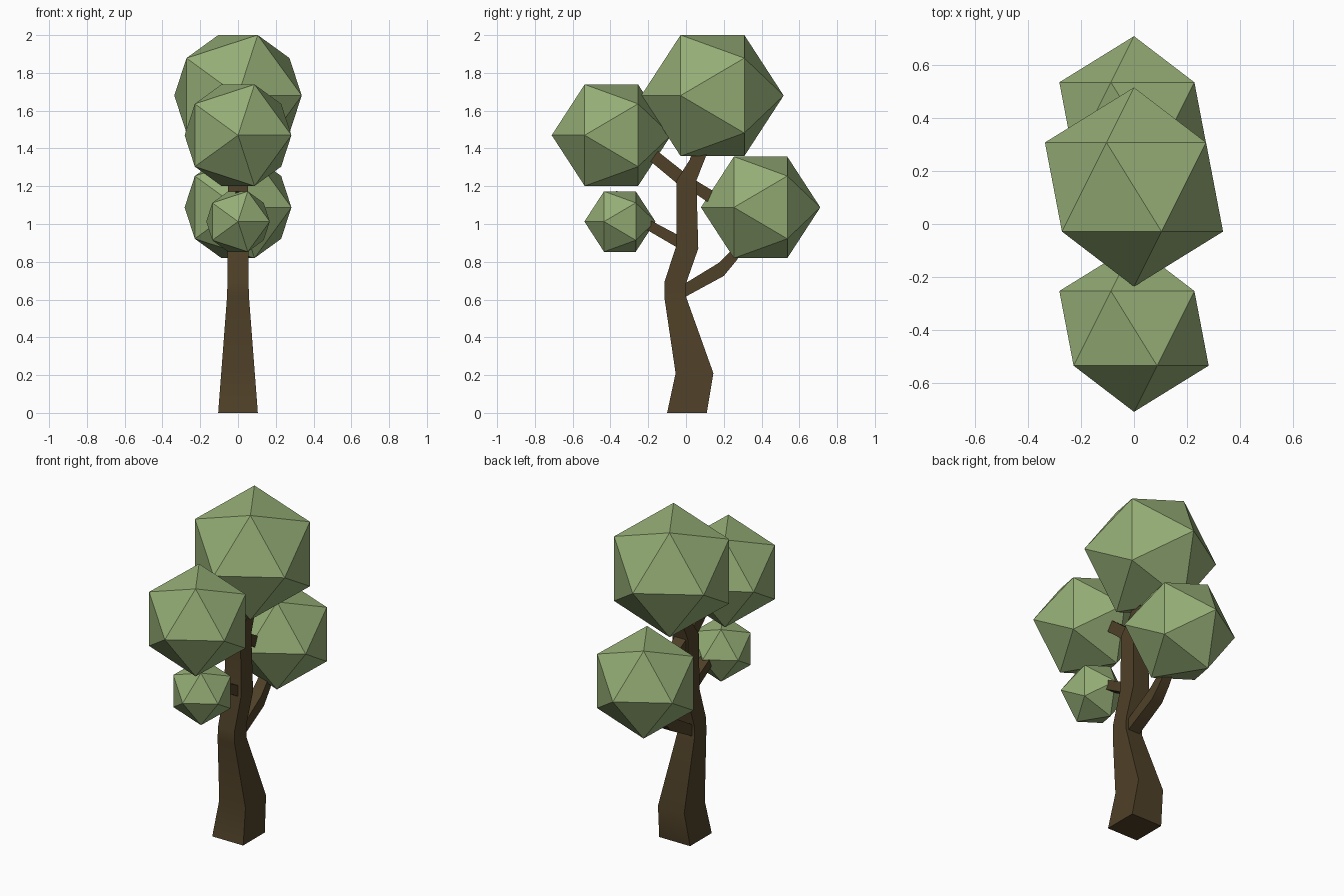
import bpy, bmesh, math

if "Cube" in bpy.data.objects:
    bpy.data.objects.remove(bpy.data.objects["Cube"])


def material(name, color):
    m = bpy.data.materials.new(name)
    m.diffuse_color = (*color, 1)
    m.use_nodes = True
    m.node_tree.nodes["Principled BSDF"].inputs["Base Color"].default_value = m.diffuse_color
    return m


leaf_green = material("leaf green", (0.30, 0.42, 0.18))
bark_brown = material("bark brown", (0.078, 0.052, 0.021))


def limb(name, rings):
    """Square-section limb; each ring is (front y, z, back y, z, half width in x)."""
    bm = bmesh.new()
    loops = [[bm.verts.new(p) for p in ((-w, y1, z1), (w, y1, z1), (w, y2, z2), (-w, y2, z2))]
             for y1, z1, y2, z2, w in rings]
    for a, b in zip(loops, loops[1:]):
        for i in range(4):
            j = (i + 1) % 4
            bm.faces.new((a[i], a[j], b[j], b[i]))
    bm.faces.new(loops[0])
    bm.faces.new(loops[-1])
    bmesh.ops.recalc_face_normals(bm, faces=bm.faces)
    me = bpy.data.meshes.new(name)
    bm.to_mesh(me)
    bm.free()
    me.materials.append(bark_brown)
    ob = bpy.data.objects.new(name, me)
    bpy.context.collection.objects.link(ob)
    bpy.ops.object.select_all(action='DESELECT')
    ob.select_set(True)
    bpy.context.view_layer.objects.active = ob
    bpy.ops.object.shade_smooth_by_angle(angle=math.radians(32))


def foliage(name, y, z, radius):
    """Icosahedral leaf clump with its poles along y."""
    bpy.ops.mesh.primitive_ico_sphere_add(subdivisions=1, radius=radius, location=(0, y, z),
                                          rotation=(math.pi / 2, 0, 0))
    ob = bpy.context.object
    ob.name = name
    ob.data.materials.append(leaf_green)


# Crooked trunk
limb("trunk", [
    (-0.10, 0.00, 0.11, 0.00, 0.105),
    (-0.055, 0.21, 0.145, 0.21, 0.089),
    (-0.115, 0.615, 0.00, 0.615, 0.058),
    (-0.115, 0.69, 0.00, 0.685, 0.056),
    (-0.05, 0.89, 0.065, 0.87, 0.057),
    (-0.05, 1.23, 0.055, 1.23, 0.052),
    (0.02, 1.34, 0.11, 1.37, 0.045),
    (0.07, 1.52, 0.14, 1.52, 0.03)])

# Side branches
limb("upper_front_branch", [
    (-0.03, 1.20, 0.02, 1.25, 0.04),
    (-0.18, 1.325, -0.15, 1.385, 0.034),
    (-0.33, 1.43, -0.30, 1.48, 0.026)])
limb("upper_back_branch", [
    (0.02, 1.18, 0.02, 1.25, 0.04),
    (0.125, 1.11, 0.135, 1.18, 0.035),
    (0.24, 1.06, 0.25, 1.11, 0.028)])
limb("lower_front_branch", [
    (-0.02, 0.86, -0.02, 0.93, 0.036),
    (-0.20, 0.965, -0.19, 1.02, 0.032),
    (-0.33, 1.05, -0.29, 1.08, 0.025),
    (-0.385, 1.17, -0.365, 1.175, 0.012)])
limb("lower_back_branch", [
    (-0.03, 0.60, -0.03, 0.67, 0.04),
    (0.20, 0.725, 0.175, 0.795, 0.036),
    (0.27, 0.81, 0.23, 0.85, 0.032),
    (0.37, 0.98, 0.33, 1.00, 0.025)])

# Leaf clumps
foliage("crown_foliage", 0.14, 1.68, 0.377)
foliage("front_foliage", -0.395, 1.47, 0.316)
foliage("back_foliage", 0.395, 1.088, 0.316)
foliage("small_foliage", -0.35, 1.013, 0.188)
